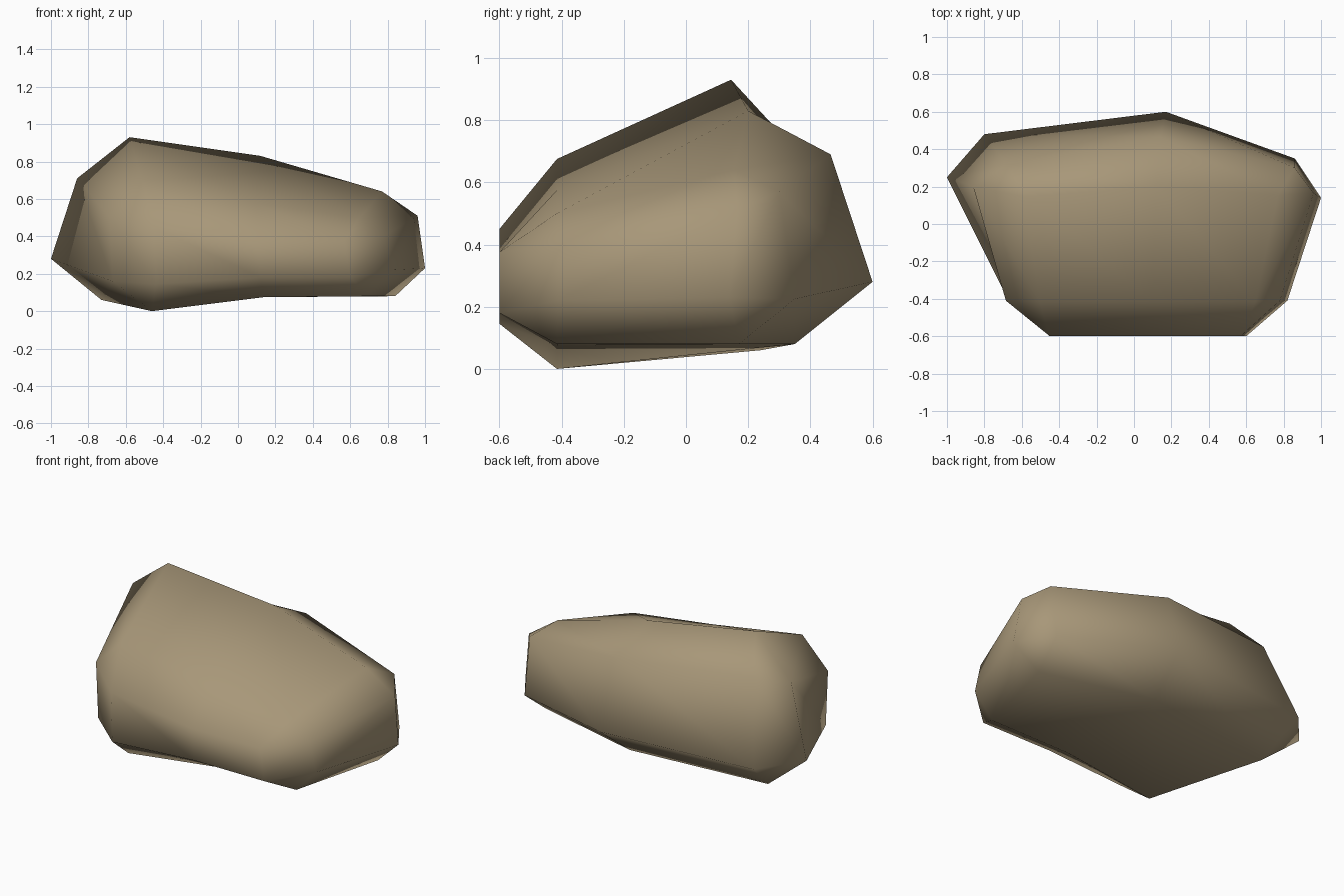
import bpy, bmesh

if "Cube" in bpy.data.objects:
    bpy.data.objects.remove(bpy.data.objects["Cube"])

# The stone is a bevelled block: three 8-sided sections along x and a 4-sided cap at each end.
# Section order: bottom front, bottom back, back low, back high,
#                top back, top front, front high, front low
left = [(-.46, -.415, 0), (-.73, .24, .06), (-.80, .48, .26), (-.68, .32, .74),
        (-.58, .145, .93), (-.505, -.415, .675), (-.45, -.6, .45), (-.44, -.6, .145)]
middle = [(.14, -.415, .075), (.14, .35, .08), (.17, .6, .28), (.14, .465, .69),
          (.12, .2, .83), (.10, -.415, .575), (.10, -.6, .375), (.12, -.6, .18)]
right = [(.69, -.415, .08), (.84, .17, .08), (.86, .35, .225), (.86, .30, .57),
         (.77, .155, .64), (.65, -.415, .5), (.57, -.6, .375), (.60, -.6, .18)]
# Cap order: front low, back low, back high, front high
left_cap = [(-.67, -.41, .16), (-1, .25, .28), (-.86, .2, .71), (-.685, -.41, .5)]
right_cap = [(.82, -.41, .22), (1, .14, .23), (.96, .165, .51), (.78, -.41, .40)]

bm = bmesh.new()


def add(points):
    return [bm.verts.new(p) for p in points]


def bridge(a, b):
    for i in range(8):
        j = (i + 1) % 8
        bm.faces.new((a[i], a[j], b[j], b[i]))


def close_end(ring, cap):
    bm.faces.new(cap)
    for i in range(4):
        j = (i + 1) % 4
        k = 2 * i
        bm.faces.new((cap[i], cap[j], ring[k + 1], ring[k]))    # bevelled edge
        bm.faces.new((cap[i], ring[k], ring[(k - 1) % 8]))      # cut corner


L, M, R = add(left), add(middle), add(right)
bridge(L, M)
bridge(M, R)
close_end(L, add(left_cap))
close_end(R, add(right_cap))
bmesh.ops.recalc_face_normals(bm, faces=bm.faces[:])
for f in bm.faces:
    f.smooth = True

mesh = bpy.data.meshes.new("stone")
bm.to_mesh(mesh)
bm.free()

mat = bpy.data.materials.new("brown stone")
mat.diffuse_color = (0.39, 0.31, 0.19, 1)
mat.use_nodes = True
mat.node_tree.nodes["Principled BSDF"].inputs["Base Color"].default_value = mat.diffuse_color
mesh.materials.append(mat)
bpy.context.collection.objects.link(bpy.data.objects.new("stone", mesh))
